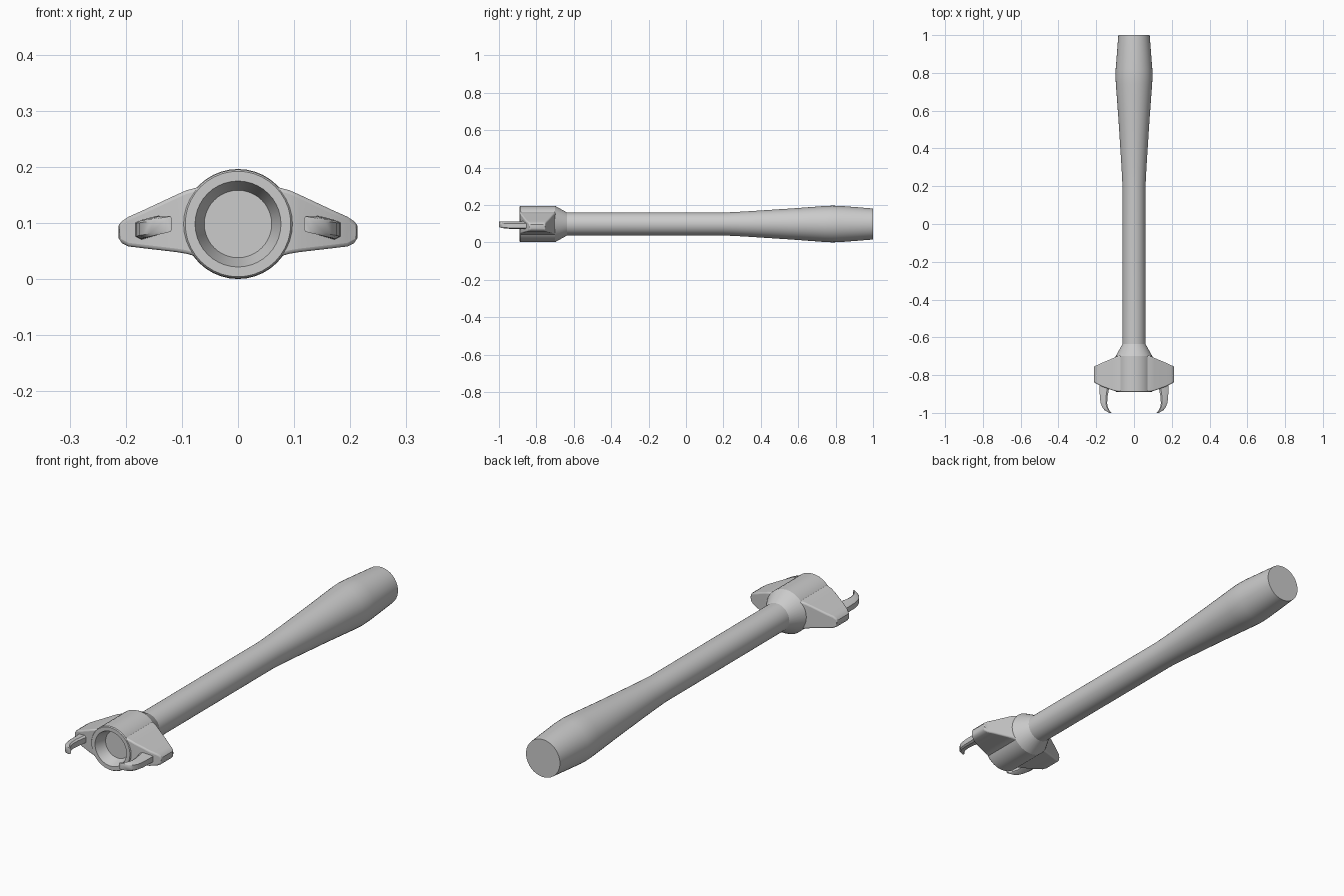
import bpy, bmesh, math

if "Cube" in bpy.data.objects:
    bpy.data.objects.remove(bpy.data.objects["Cube"])

AXIS_Z = 0.098


def finish(bm, name, angle=30, mirror=False, bevel=0):
    bmesh.ops.recalc_face_normals(bm, faces=bm.faces)
    mesh = bpy.data.meshes.new(name)
    bm.to_mesh(mesh)
    bm.free()
    obj = bpy.data.objects.new(name, mesh)
    bpy.context.collection.objects.link(obj)
    if bevel:
        b = obj.modifiers.new("Bevel", 'BEVEL')
        b.width, b.segments, b.limit_method = bevel, 3, 'ANGLE'
        b.angle_limit = math.radians(40)
    if mirror:
        m = obj.modifiers.new("Mirror", 'MIRROR')
        m.use_mirror_merge = False
    bpy.ops.object.select_all(action='DESELECT')
    obj.select_set(True)
    bpy.context.view_layer.objects.active = obj
    bpy.ops.object.shade_smooth_by_angle(angle=math.radians(angle))
    return obj


def loft(rings):
    """Skin a list of equal-length point rings and cap both ends."""
    bm = bmesh.new()
    loops = [[bm.verts.new(p) for p in ring] for ring in rings]
    n = len(loops[0])
    for a, b in zip(loops, loops[1:]):
        for i in range(n):
            j = (i + 1) % n
            bm.faces.new((a[i], a[j], b[j], b[i]))
    bm.faces.new(loops[0])
    bm.faces.new(loops[-1])
    return bm


def lathe(name, profile, sides=40):
    """Revolve (y, radius) pairs about the long axis."""
    rings = [[(r * math.cos(2 * math.pi * i / sides), y,
               AXIS_Z + r * math.sin(2 * math.pi * i / sides))
              for i in range(sides)] for y, r in profile]
    return finish(loft(rings), name, 20)


# Shaft swelling into the grip
lathe("handle", [(-0.65, 0.061), (0.2, 0.061), (0.3, 0.066), (0.55, 0.082),
                 (0.74, 0.096), (0.78, 0.098), (0.82, 0.097), (1.0, 0.083)])

# Head collar with conical neck and front socket
lathe("head", [(-0.84, 0.06), (-0.89, 0.0766), (-0.89, 0.094), (-0.886, 0.097),
               (-0.70, 0.097), (-0.635, 0.061)])

# Side wings: edge x, middle x, bottom z, top z, front y, back y
wing = [(0.066, 0.085, 0.038, 0.165, -0.888, -0.695),
        (0.092, 0.095, 0.045, 0.158, -0.886, -0.702),
        (0.11, 0.11, 0.048, 0.150, -0.882, -0.710),
        (0.17, 0.17, 0.055, 0.122, -0.860, -0.735),
        (0.195, 0.195, 0.058, 0.111, -0.848, -0.747),
        (0.207, 0.208, 0.064, 0.103, -0.840, -0.752),
        (0.213, 0.215, 0.073, 0.095, -0.836, -0.755)]
rings = []
for xe, xm, zb, zt, yf, yb in wing:
    zm = (zb + zt) / 2
    rings.append([(xe, yf, zb), (xm, yf, zm), (xe, yf, zt),
                  (xe, yb, zt), (xm, yb, zm), (xe, yb, zb)])
finish(loft(rings), "wings", 35, mirror=True, bevel=0.006)

# Hooked claws: y, outer x, inner x, half height
claw = [(-0.83, 0.183, 0.120, 0.019), (-0.87, 0.182, 0.132, 0.017),
        (-0.92, 0.181, 0.141, 0.017), (-0.95, 0.176, 0.142, 0.016),
        (-0.97, 0.168, 0.138, 0.016), (-0.987, 0.155, 0.130, 0.015),
        (-1.0, 0.130, 0.118, 0.014)]
rings = []
for y, xo, xi, h in claw:
    zo, zi = 0.117 - 0.16 * xo, 0.117 - 0.16 * xi
    k = (xo - xi) * 0.2
    rings.append([(xi, y, zi - h * 0.7), (xi + k, y, zi - h), (xo - k, y, zo - h),
                  (xo, y, zo - h * 0.7), (xo, y, zo + h * 0.7), (xo - k, y, zo + h),
                  (xi + k, y, zi + h), (xi, y, zi + h * 0.7)])
finish(loft(rings), "claws", 40, mirror=True)
